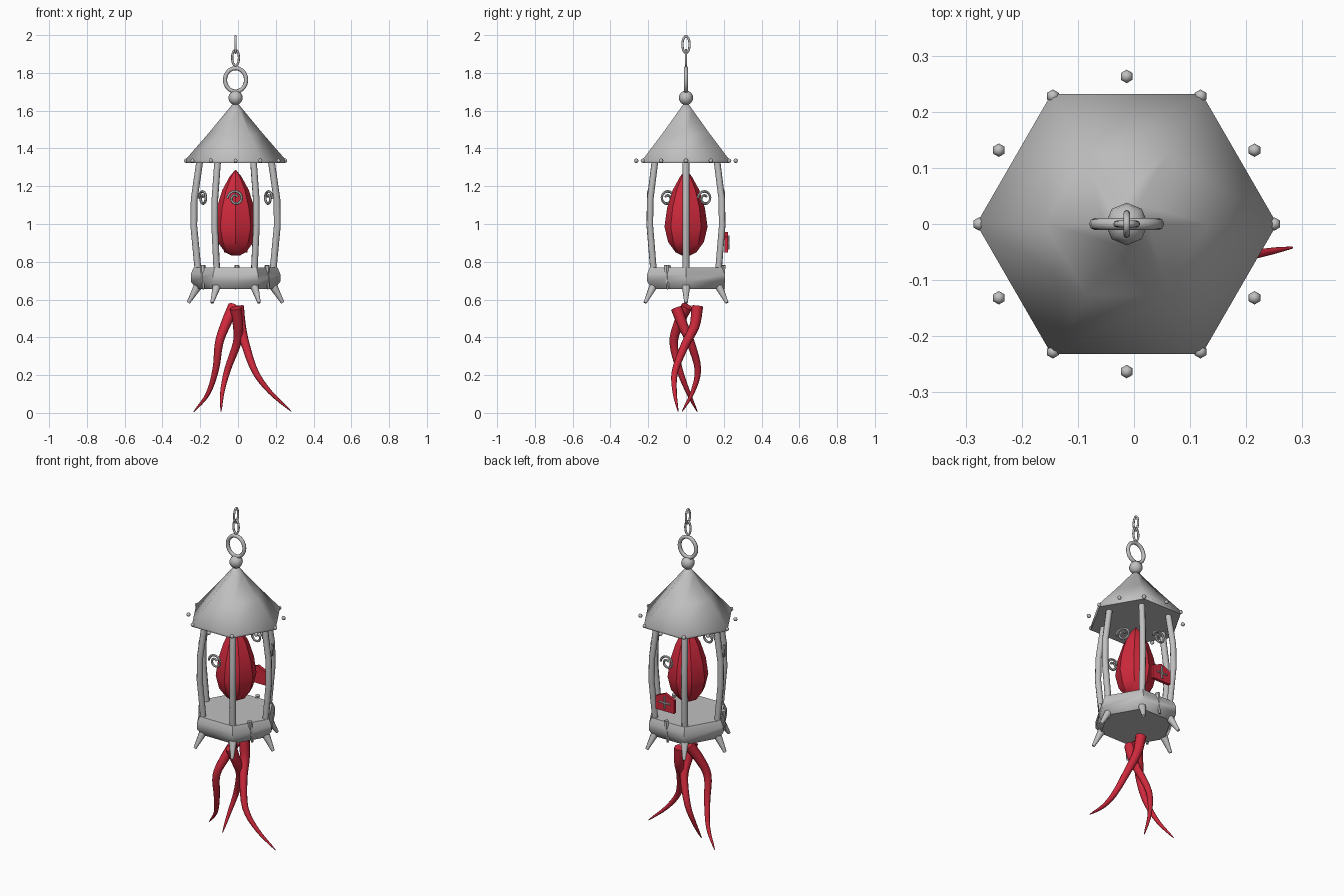
import bpy, bmesh, math
from mathutils import Vector

if "Cube" in bpy.data.objects:
    bpy.data.objects.remove(bpy.data.objects["Cube"])

CX = -0.013  # lantern axis


def material(name, col):
    m = bpy.data.materials.new(name)
    m.diffuse_color = (*col, 1)
    m.use_nodes = True
    m.node_tree.nodes["Principled BSDF"].inputs["Base Color"].default_value = m.diffuse_color
    return m


GRAY = material("pale_iron", (0.53, 0.53, 0.53))
RED = material("crimson", (0.62, 0.022, 0.045))


def finish(name, bm, mat, angle=40):
    bmesh.ops.recalc_face_normals(bm, faces=bm.faces)
    me = bpy.data.meshes.new(name)
    bm.to_mesh(me)
    bm.free()
    me.materials.append(mat)
    ob = bpy.data.objects.new(name, me)
    bpy.context.collection.objects.link(ob)
    bpy.ops.object.select_all(action='DESELECT')
    ob.select_set(True)
    bpy.context.view_layer.objects.active = ob
    bpy.ops.object.shade_smooth_by_angle(angle=math.radians(angle))
    return ob


def bridge(bm, a, b):
    n = len(a)
    for i in range(n):
        bm.faces.new((a[i], a[(i + 1) % n], b[(i + 1) % n], b[i]))


def lathe(name, profile, sides, mat, angle=40):
    """Stack of regular polygons around the lantern axis."""
    bm = bmesh.new()
    rings = [[bm.verts.new((CX + r * math.cos(math.tau * i / sides),
                            r * math.sin(math.tau * i / sides), z))
              for i in range(sides)] for r, z in profile]
    for a, b in zip(rings, rings[1:]):
        bridge(bm, a, b)
    bm.faces.new(rings[0])
    bm.faces.new(rings[-1])
    return finish(name, bm, mat, angle)


def smooth_path(pts, steps):
    """Catmull-Rom through the points."""
    p = [Vector(q) for q in pts]
    p = [2 * p[0] - p[1]] + p + [2 * p[-1] - p[-2]]
    out = []
    for i in range(1, len(p) - 2):
        a, b, c, d = p[i - 1:i + 3]
        for s in range(steps):
            t = s / steps
            out.append(0.5 * (2 * b + (c - a) * t + (2 * a - 5 * b + 4 * c - d) * t * t
                              + (3 * b - a - 3 * c + d) * t ** 3))
    return out + [p[-2]]


def tube(name, pts, radii, mat, sides=8, closed=False, ref=(0, 1, 0)):
    """Sweep a round section along a path; radii is one number or one per point."""
    bm = bmesh.new()
    p = [Vector(q) for q in pts]
    n = len(p)
    if not isinstance(radii, (list, tuple)):
        radii = [radii] * n
    rings = []
    for i in range(n):
        if closed:
            t = p[(i + 1) % n] - p[i - 1]
        else:
            t = p[min(i + 1, n - 1)] - p[max(i - 1, 0)]
        t.normalize()
        u = Vector(ref).cross(t).normalized()
        v = t.cross(u)
        rings.append([bm.verts.new(p[i] + radii[i] * (math.cos(a) * u + math.sin(a) * v))
                      for a in (math.tau * k / sides for k in range(sides))])
    for a, b in zip(rings, rings[1:]):
        bridge(bm, a, b)
    if closed:
        bridge(bm, rings[-1], rings[0])
    else:
        bm.faces.new(rings[0])
        bm.faces.new(rings[-1])
    return finish(name, bm, mat, 50)


def polar(r, deg, z, side=0.0):
    a = math.radians(deg)
    return (CX + r * math.cos(a) - side * math.sin(a),
            r * math.sin(a) + side * math.cos(a), z)


def ball(name, loc, r, u, v, mat):
    bm = bmesh.new()
    bmesh.ops.create_uvsphere(bm, u_segments=u, v_segments=v, radius=r)
    bmesh.ops.translate(bm, verts=bm.verts, vec=loc)
    return finish(name, bm, mat, 60)


# Hexagonal roof and base
lathe("roof", [(0.262, 1.322), (0.268, 1.337), (0.145, 1.478), (0.04, 1.605),
               (0.018, 1.632)], 6, GRAY, 65)
lathe("base", [(0.205, 0.655), (0.237, 0.695), (0.237, 0.735), (0.222, 0.77)], 6, GRAY, 50)

# Finial, hanging ring and two chain links
ball("finial", (CX, 0, 1.668), 0.038, 8, 8, GRAY)


def link(name, z, rw, rh, r, along_y):
    pts, n = [], 20
    for i in range(n):
        a = math.tau * i / n
        h, v = rw * math.cos(a), z + rh * math.sin(a)
        pts.append((CX, h, v) if along_y else (CX + h, 0, v))
    tube(name, pts, r, GRAY, 8, True, (1, 0, 0) if along_y else (0, 1, 0))


link("hanging_ring", 1.763, 0.056, 0.062, 0.011, False)
link("lower_link", 1.88, 0.018, 0.041, 0.006, False)
link("upper_link", 1.95, 0.019, 0.044, 0.006, True)

# Roof rivets
for k in range(12):
    ball("rivet", polar(0.263, 30 * k, 1.335), 0.012, 6, 4, GRAY)

# Bowed cage bars and splayed feet at the six corners
for k in range(6):
    d = 60 * k
    ref = polar(1, d + 90, 0)
    tube("cage_bar", [polar(0.198, d, 0.75), polar(0.221, d, 0.99),
                      polar(0.219, d, 1.13), polar(0.19, d, 1.33)], 0.018, GRAY, 8, ref=ref)
    tube("foot", [polar(0.197, d, 0.675), polar(0.25, d, 0.583)], [0.023, 0.009],
         GRAY, 8, ref=ref)

# Pegs through the base rim
for d in (210, 330, 90):
    tube("peg", [polar(0.2, d, 0.655, 0.005), polar(0.196, d, 0.782, -0.008)],
         [0.007, 0.014], GRAY, 6)

# Scroll ornaments between bars
for d in (30, 90, 210, 270):
    pts = []
    for i in range(25):
        t = i / 24
        a = math.pi - t * math.tau * 1.4
        r = 0.043 - 0.03 * t
        pts.append(polar(0.2, d, 1.135 + r * math.sin(a), r * math.cos(a)))
    rad = Vector(polar(1, d, 0)) - Vector((CX, 0, 0))
    tube("scroll", pts, 0.007, GRAY, 6, ref=rad)

# Drop-shaped core
lathe("core", [(0.02, 0.832), (0.055, 0.85), (0.095, 0.905), (0.114, 0.985), (0.1, 1.085),
               (0.07, 1.18), (0.032, 1.25), (0.002, 1.287)], 8, RED, 35)

# Peaked plaque at the back with a raised cross
bm = bmesh.new()
outline = [(-0.062, 0.85), (0.062, 0.85), (0.062, 0.93), (0, 0.957), (-0.062, 0.93)]
rings = [[bm.verts.new((CX + x, y, z)) for x, z in outline] for y in (0.205, 0.223)]
bridge(bm, *rings)
for r in rings:
    bm.faces.new(r)
finish("plaque", bm, RED, 20)
tube("cross_upright", [(CX, 0.224, 0.865), (CX, 0.224, 0.94)], 0.006, GRAY, 6)
tube("cross_arm", [(CX - 0.036, 0.224, 0.9), (CX + 0.036, 0.224, 0.9)], 0.006, GRAY, 6)

# Three twisting tendrils
tendrils = [
    [(0.0, 0.06, 0.565), (0.015, 0.045, 0.46), (0.04, -0.005, 0.36), (0.09, -0.058, 0.22),
     (0.17, -0.06, 0.11), (0.282, -0.042, 0.008)],
    [(-0.012, -0.05, 0.555), (0.0, -0.015, 0.46), (-0.005, 0.025, 0.37), (-0.055, 0.063, 0.23),
     (-0.083, 0.035, 0.11), (-0.09, -0.02, 0.008)],
    [(-0.022, 0.005, 0.565), (-0.065, -0.04, 0.47), (-0.1, -0.065, 0.37), (-0.118, -0.035, 0.23),
     (-0.16, 0.015, 0.1), (-0.235, 0.06, 0.005)],
]
for pts in tendrils:
    path = smooth_path(pts, 4)
    n = len(path) - 1
    tube("tendril", path, [0.029 * (1 - i / n) ** 0.7 + 0.002 for i in range(n + 1)],
         RED, 8)
